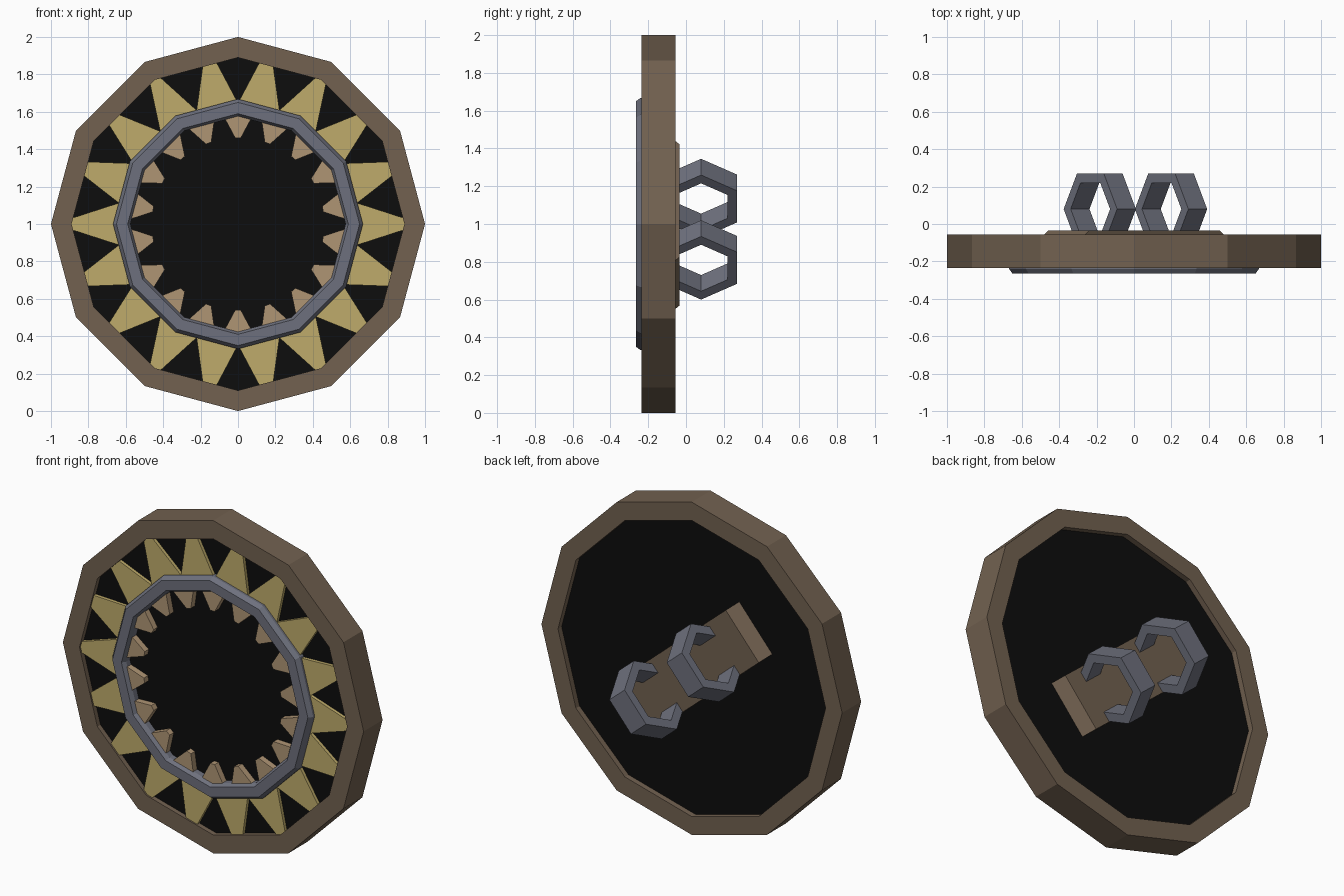
import bpy, bmesh
from math import sin, cos, pi, radians
from mathutils import Vector

if "Cube" in bpy.data.objects:
    bpy.data.objects.remove(bpy.data.objects["Cube"])

CZ = 1.0  # height of the shield centre


def material(name, rgb):
    m = bpy.data.materials.new(name)
    m.diffuse_color = (*rgb, 1)
    m.use_nodes = True
    m.node_tree.nodes["Principled BSDF"].inputs["Base Color"].default_value = m.diffuse_color
    return m


BROWN = material("brown wood", (0.168, 0.120, 0.080))
BLACK = material("black hide", (0.004, 0.004, 0.004))
YELLOW = material("pale yellow", (0.52, 0.41, 0.145))
TAN = material("tan bone", (0.43, 0.30, 0.175))
GREY = material("grey iron", (0.155, 0.163, 0.205))


def finish(name, bm, mat):
    bmesh.ops.recalc_face_normals(bm, faces=bm.faces[:])
    mesh = bpy.data.meshes.new(name)
    bm.to_mesh(mesh)
    bm.free()
    mesh.materials.append(mat)
    obj = bpy.data.objects.new(name, mesh)
    bpy.context.collection.objects.link(obj)
    return obj


def turned_ring(name, profile, mat, n=12):
    """Sweep a closed (radius, y) profile around the shield axis."""
    bm = bmesh.new()
    rows = []
    for i in range(n):
        a = 2 * pi * i / n
        rows.append([bm.verts.new((r * cos(a), y, CZ + r * sin(a))) for r, y in profile])
    k = len(profile)
    for i in range(n):
        p, q = rows[i], rows[(i + 1) % n]
        for j in range(k):
            bm.faces.new((p[j], p[(j + 1) % k], q[(j + 1) % k], q[j]))
    return finish(name, bm, mat)


def loft(bm, loop_a, loop_b):
    """Closed solid between two matching loops."""
    a = [bm.verts.new(p) for p in loop_a]
    b = [bm.verts.new(p) for p in loop_b]
    bm.faces.new(a)
    bm.faces.new(b)
    for i in range(len(a)):
        j = (i + 1) % len(a)
        bm.faces.new((a[i], a[j], b[j], b[i]))


def teeth(name, r0, w0, r1, w1, y_front, y_back, start, mat, n=18):
    """Flat tapering wedges, half width w0 at r0 to w1 at r1."""
    bm = bmesh.new()
    for i in range(n):
        a = radians(start) + 2 * pi * i / n
        rad = Vector((cos(a), 0, sin(a)))
        tan = Vector((-sin(a), 0, cos(a)))
        base = [rad * r + tan * w for r, w in ((r0, -w0), (r1, -w1), (r1, w1), (r0, w0))]
        loft(bm, [p + Vector((0, y_front, CZ)) for p in base],
             [p + Vector((0, y_back, CZ)) for p in base])
    return finish(name, bm, mat)


# rim and metal ring
turned_ring("rim", [(1, -0.235), (1, -0.055), (0.89, -0.055), (0.89, -0.235)], BROWN)
turned_ring("front_ring", [(0.668, -0.19), (0.668, -0.24), (0.65, -0.265),
                           (0.59, -0.265), (0.575, -0.24), (0.575, -0.19)], GREY)

# black board
bm = bmesh.new()
loft(bm, *[[(0.9 * cos(pi * i / 6), y, CZ + 0.9 * sin(pi * i / 6)) for i in range(12)]
           for y in (-0.205, -0.09)])
finish("board", bm, BLACK)

# teeth outside and inside the ring
teeth("outer_teeth", 0.62, 0.118, 0.892, 0.03, -0.225, -0.19, 0, YELLOW)
teeth("inner_teeth", 0.60, 0.09, 0.46, 0.015, -0.243, -0.19, 10, TAN)

# diagonal frame for the parts on the back
U = Vector((-0.76, 0, 0.65))   # along the plate
V = Vector((0.65, 0, 0.76))    # across the plate
Y = Vector((0, 1, 0))

# back plate with sloping ends
bm = bmesh.new()
C = Vector((0, 0, 0.995))
section = [(-0.54, -0.10), (-0.46, -0.035), (0.46, -0.035), (0.54, -0.10)]
loft(bm, *[[C + U * u + Y * y + V * s for u, y in section] for s in (-0.169, 0.169)])
finish("back_plate", bm, BROWN)

# two hexagonal arm loops
for name, c in (("upper_arm_loop", (-0.183, 0.08, 1.135)), ("lower_arm_loop", (0.198, 0.08, 0.81))):
    bm = bmesh.new()
    rows = []
    for i in range(6):
        d = V * cos(pi * i / 3) + Y * sin(pi * i / 3)
        rows.append([bm.verts.new(Vector(c) + d * r + U * h)
                     for r, h in ((0.22, -0.066), (0.22, 0.066), (0.162, 0.066), (0.162, -0.066))])
    for i in range(6):
        p, q = rows[i], rows[(i + 1) % 6]
        for j in range(4):
            bm.faces.new((p[j], p[(j + 1) % 4], q[(j + 1) % 4], q[j]))
    finish(name, bm, GREY)
